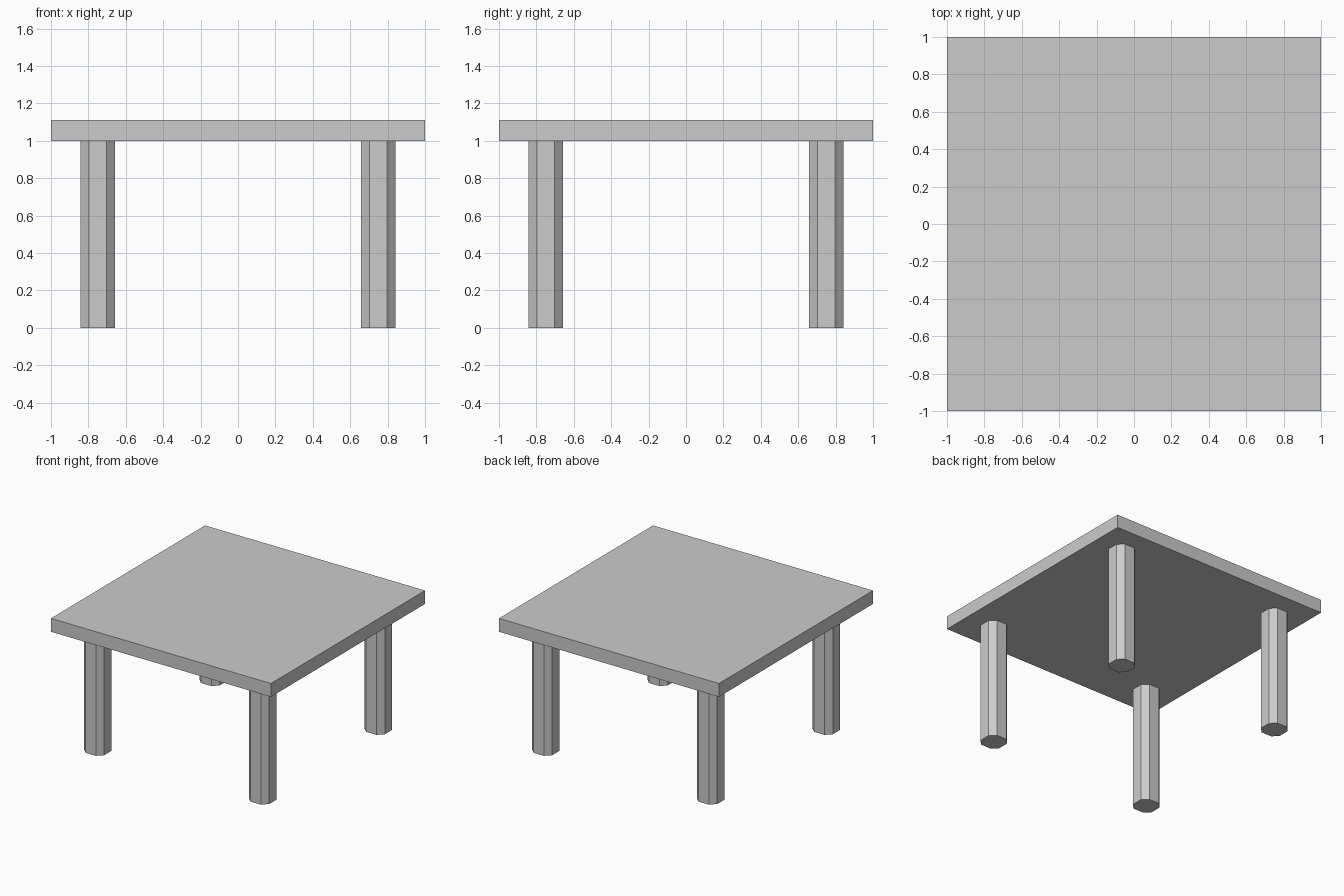
import bpy
import bmesh

if "Cube" in bpy.data.objects:
    bpy.data.objects.remove(bpy.data.objects["Cube"])

LEG_H = 1.0      # leg height, underside of the top
TOP_T = 0.11     # table top thickness
LEG_HALF = 0.092 # half width of a leg
CHAMFER = 0.045  # corner cut on the legs


def box(name, size, centre, chamfer=0.0):
    """Box with optionally chamfered vertical edges."""
    bm = bmesh.new()
    bmesh.ops.create_cube(bm, size=1.0)
    bmesh.ops.scale(bm, vec=size, verts=bm.verts)
    if chamfer:
        upright = [e for e in bm.edges
                   if abs(e.verts[0].co.z - e.verts[1].co.z) > 1e-4]
        bmesh.ops.bevel(bm, geom=upright, offset=chamfer, offset_type='OFFSET',
                        segments=1, affect='EDGES')
    mesh = bpy.data.meshes.new(name)
    bm.to_mesh(mesh)
    bm.free()
    obj = bpy.data.objects.new(name, mesh)
    obj.location = centre
    bpy.context.collection.objects.link(obj)
    return obj


# Table top
box("table_top", (2.0, 2.0, TOP_T), (0, 0, LEG_H + TOP_T / 2))

# Four eight-sided legs
for y, depth in ((-0.75, "front"), (0.75, "back")):
    for x, side in ((-0.75, "left"), (0.75, "right")):
        box(f"{depth}_{side}_leg", (2 * LEG_HALF, 2 * LEG_HALF, LEG_H),
            (x, y, LEG_H / 2), CHAMFER)
